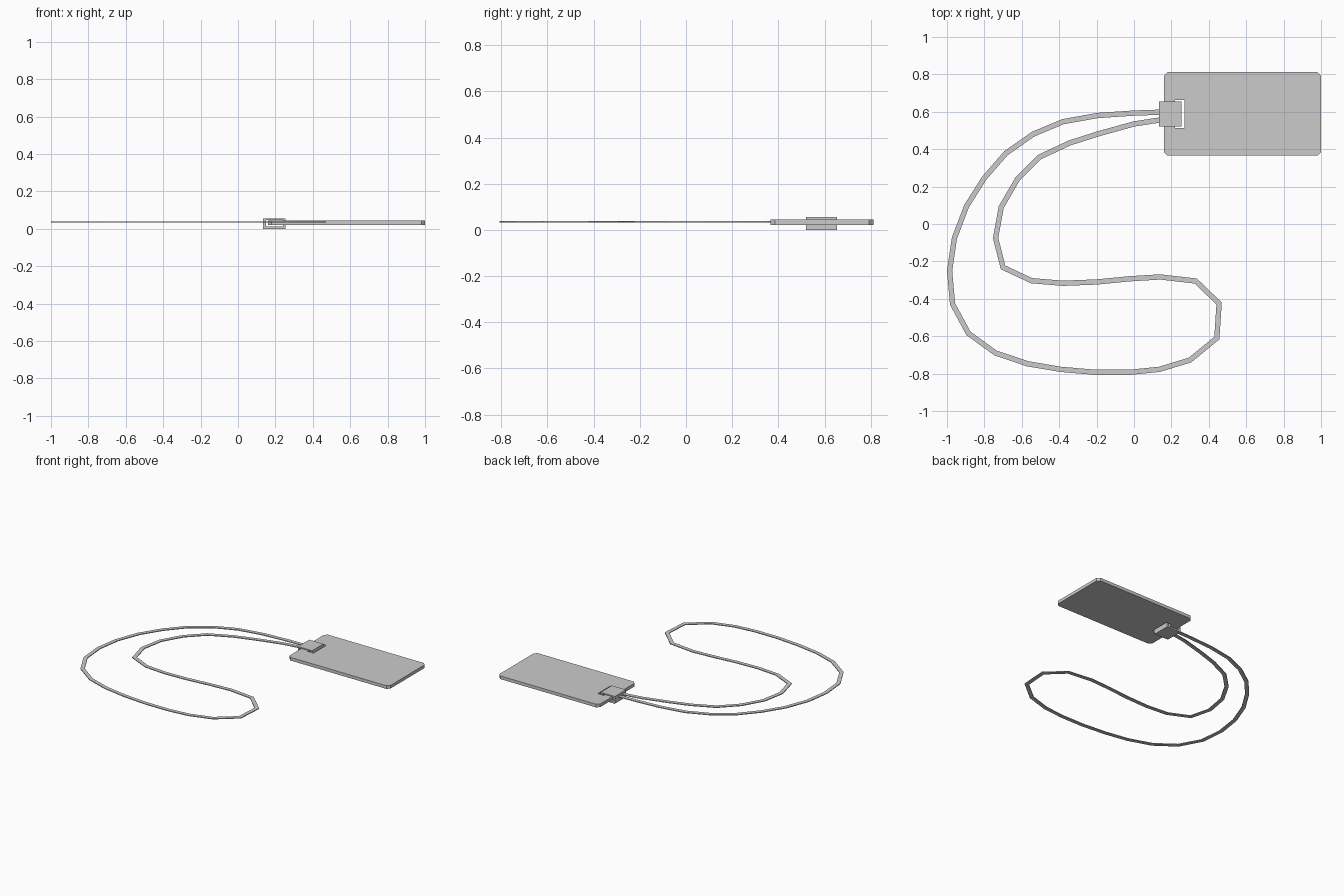
import bpy, bmesh
from mathutils import Vector

if "Cube" in bpy.data.objects:
    bpy.data.objects.remove(bpy.data.objects["Cube"])


def finish(name, bm, offset):
    # thicken a flat sheet by an offset vector and link it as an object
    ext = bmesh.ops.extrude_face_region(bm, geom=bm.faces[:], use_keep_orig=True)
    moved = [g for g in ext["geom"] if isinstance(g, bmesh.types.BMVert)]
    bmesh.ops.translate(bm, verts=moved, vec=Vector(offset))
    bmesh.ops.recalc_face_normals(bm, faces=bm.faces[:])
    mesh = bpy.data.meshes.new(name)
    bm.to_mesh(mesh)
    bm.free()
    obj = bpy.data.objects.new(name, mesh)
    bpy.context.collection.objects.link(obj)
    return obj


def plate(name, loops, normal, offset):
    # flat sheet from an outer loop and a hole loop, then thickened
    bm = bmesh.new()
    edges = []
    for loop in loops:
        vs = [bm.verts.new(p) for p in loop]
        edges += [bm.edges.new((a, b)) for a, b in zip(vs, vs[1:] + vs[:1])]
    bmesh.ops.triangle_fill(bm, edges=edges, use_beauty=True, normal=normal)
    return finish(name, bm, offset)


def rect(x0, x1, y0, y1, c=0):
    # rectangle, with corners cut by c
    if not c:
        return [(x0, y0), (x1, y0), (x1, y1), (x0, y1)]
    return [(x0 + c, y0), (x1 - c, y0), (x1, y0 + c), (x1, y1 - c),
            (x1 - c, y1), (x0 + c, y1), (x0, y1 - c), (x0, y0 + c)]


# card with clipped corners and a slot
card_loops = [rect(0.16, 1.0, 0.365, 0.812, 0.02), rect(0.22, 0.27, 0.512, 0.664)]
plate("card", [[(x, y, 0.021) for x, y in l] for l in card_loops],
      (0, 0, 1), (0, 0, 0.024))

# clip looping around the card edge through the slot
clip_loops = [rect(0.135, 0.253, 0.0, 0.055), rect(0.150, 0.240, 0.012, 0.047)]
plate("clip", [[(x, 0.52, z) for x, z in l] for l in clip_loops],
      (0, 1, 0), (0, 0.134, 0))

# flat strap following a polyline, mitred at each bend
path = [(0.145, 0.598), (0, 0.593), (-0.195, 0.58), (-0.38, 0.547), (-0.54, 0.48),
        (-0.685, 0.378), (-0.80, 0.246), (-0.895, 0.096), (-0.96, -0.075),
        (-0.986, -0.25), (-0.97, -0.428), (-0.885, -0.585), (-0.74, -0.69),
        (-0.57, -0.747), (-0.393, -0.777), (-0.206, -0.793), (-0.024, -0.793),
        (0.136, -0.777), (0.30, -0.727), (0.443, -0.61), (0.455, -0.425),
        (0.33, -0.305), (0.14, -0.283), (-0.024, -0.293), (-0.2, -0.31),
        (-0.38, -0.317), (-0.548, -0.303), (-0.70, -0.232), (-0.74, -0.075),
        (-0.71, 0.09), (-0.623, 0.24), (-0.505, 0.358), (-0.345, 0.433),
        (-0.195, 0.481), (0, 0.535), (0.145, 0.557)]
pts = [Vector(p) for p in path]
half = 0.014
bm = bmesh.new()
prev = None
for i, p in enumerate(pts):
    d0 = (p - pts[i - 1]).normalized() if i else (pts[1] - p).normalized()
    d1 = (pts[i + 1] - p).normalized() if i < len(pts) - 1 else d0
    t = (d0 + d1).normalized()
    n = Vector((-t.y, t.x)) * (half / t.dot(d0))
    pair = [bm.verts.new((q.x, q.y, 0.033)) for q in (p + n, p - n)]
    if prev:
        bm.faces.new((prev[0], prev[1], pair[1], pair[0]))
    prev = pair
finish("strap", bm, (0, 0, 0.006))
